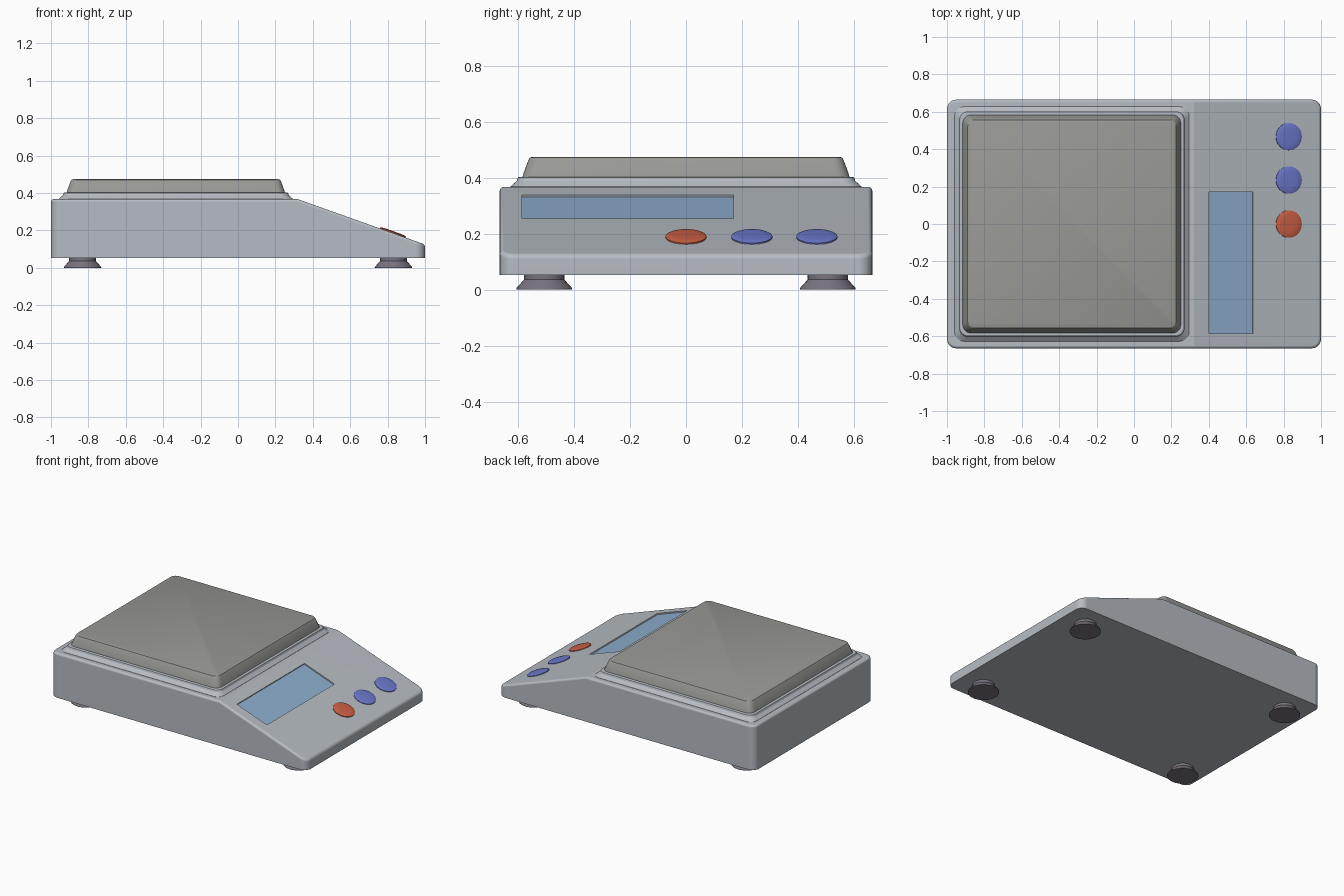
import bpy, bmesh, math
from mathutils import Matrix, Vector

if "Cube" in bpy.data.objects:
    bpy.data.objects.remove(bpy.data.objects["Cube"])

SLOPE = 0.356                      # drop of the control panel per unit x
RIDGE_X, TOP_Z = 0.32, 0.367
TILT = math.atan(SLOPE)


def material(name, rgb):
    m = bpy.data.materials.new(name)
    m.diffuse_color = (*rgb, 1)
    m.use_nodes = True
    m.node_tree.nodes["Principled BSDF"].inputs["Base Color"].default_value = m.diffuse_color
    return m


GREY = material("casing grey", (0.47, 0.505, 0.55))
STEEL = material("pan steel grey", (0.315, 0.315, 0.30))
GLASS = material("display blue", (0.27, 0.43, 0.62))
BLUE = material("button blue", (0.15, 0.19, 0.60))
RED = material("button red", (0.60, 0.115, 0.058))
RUBBER = material("foot dark grey", (0.19, 0.173, 0.215))


def finish(bm, name, mat, angle=None):
    bmesh.ops.recalc_face_normals(bm, faces=bm.faces)
    me = bpy.data.meshes.new(name)
    bm.to_mesh(me)
    bm.free()
    ob = bpy.data.objects.new(name, me)
    bpy.context.collection.objects.link(ob)
    me.materials.append(mat)
    if angle:
        bpy.ops.object.select_all(action='DESELECT')
        ob.select_set(True)
        bpy.context.view_layer.objects.active = ob
        bpy.ops.object.shade_smooth_by_angle(angle=math.radians(angle))
    return ob


def rounded_rect(hx, hy, r, steps=6):
    pts = []
    for q, (sx, sy) in enumerate([(1, 1), (-1, 1), (-1, -1), (1, -1)]):
        for i in range(steps + 1):
            a = math.pi / 2 * (q + i / steps)
            pts.append((sx * (hx - r) + r * math.cos(a), sy * (hy - r) + r * math.sin(a)))
    return pts


def circle(r, n=32):
    return [(r * math.cos(2 * math.pi * i / n), r * math.sin(2 * math.pi * i / n)) for i in range(n)]


def loft(levels, centre=(0, 0)):
    """Closed stack of outlines, each level being (outline, z)."""
    bm = bmesh.new()
    rings = [[bm.verts.new((x + centre[0], y + centre[1], z)) for x, y in pts] for pts, z in levels]
    for a, b in zip(rings, rings[1:]):
        for i in range(len(a)):
            j = (i + 1) % len(a)
            bm.faces.new((a[i], a[j], b[j], b[i]))
    bm.faces.new(rings[0][::-1])
    bm.faces.new(rings[-1])
    return bm


def on_panel(x, y, lift=0.0):
    """Matrix that stands things on the sloping control panel."""
    z = TOP_Z - (x - RIDGE_X) * SLOPE
    return Matrix.Translation((x, y, z)) @ Matrix.Rotation(TILT, 4, 'Y') @ Matrix.Translation((0, 0, lift))


def panel_box(size, matrix):
    bm = bmesh.new()
    bmesh.ops.create_cube(bm, size=1, matrix=matrix @ Matrix.Diagonal((*size, 1)))
    return bm


# Casing: rounded block with a sloping control panel cut off one end
outline = rounded_rect(1.0, 0.665, 0.05)
bm = loft([(outline, 0.053), (outline, TOP_Z)])
bmesh.ops.bisect_plane(bm, geom=bm.verts[:] + bm.edges[:] + bm.faces[:], dist=1e-5,
                       plane_co=(RIDGE_X, 0, TOP_Z), plane_no=Vector((SLOPE, 0, 1)).normalized(),
                       clear_outer=True)
bmesh.ops.holes_fill(bm, edges=[e for e in bm.edges if e.is_boundary], sides=0)
bmesh.ops.recalc_face_normals(bm, faces=bm.faces)
rim = [e for e in bm.edges if len(e.link_faces) == 2
       and max(f.normal.z for f in e.link_faces) > 0.5
       and abs(min(f.normal.z for f in e.link_faces)) < 0.3]
bmesh.ops.bevel(bm, geom=rim, offset=0.015, segments=5, profile=0.5, affect='EDGES')
casing = finish(bm, "casing", GREY, 19)

# Shallow display recess in the panel
DX, DY, DW, DH = 0.5185, -0.2075, 0.249, 0.755
cutter = finish(panel_box((DW, DH, 0.024), on_panel(DX, DY)), "display_recess_cutter", GREY)
cutter.hide_render = True
cutter.hide_viewport = True
cutter.display_type = 'WIRE'
cut = casing.modifiers.new("recess", 'BOOLEAN')
cut.operation = 'DIFFERENCE'
cut.solver = 'EXACT'
cut.object = cutter
wn = casing.modifiers.new("flat_shading", 'WEIGHTED_NORMAL')
wn.keep_sharp = True
finish(panel_box((DW + 0.002, DH + 0.002, 0.008), on_panel(DX, DY, -0.012)), "display", GLASS)

# Raised collar beneath the pan
PAN = (-0.3325, 0)
finish(loft([(rounded_rect(h, h, r), z) for h, r, z in
             [(0.627, 0.05, 0.36), (0.627, 0.05, 0.368), (0.604, 0.045, 0.388),
              (0.600, 0.045, 0.400), (0.594, 0.04, 0.403)]], PAN), "pan_collar", GREY, 25)

# Weighing pan with sloping sides
finish(loft([(rounded_rect(h, h, r), z) for h, r, z in
             [(0.584, 0.045, 0.40), (0.580, 0.045, 0.415), (0.562, 0.04, 0.464),
              (0.557, 0.037, 0.471), (0.549, 0.03, 0.474)]], PAN), "weighing_pan", STEEL, 25)

# Round, slightly domed buttons
for name, y, mat in [("power_button", 0.0, RED), ("middle_button", 0.235, BLUE), ("end_button", 0.467, BLUE)]:
    bm = loft([(circle(0.073), -0.005), (circle(0.073), 0.005), (circle(0.067), 0.008), (circle(0.04), 0.010)])
    bm.transform(on_panel(0.827, y))
    finish(bm, name, mat, 30)

# Flared feet at the four corners
for sx in (-1, 1):
    for sy in (-1, 1):
        bm = loft([(circle(0.1), 0), (circle(0.099), 0.006), (circle(0.072), 0.036), (circle(0.072), 0.056)],
                  (sx * 0.831, sy * 0.506))
        finish(bm, f"foot_{'left' if sx < 0 else 'right'}_{'front' if sy < 0 else 'back'}", RUBBER, 30)
